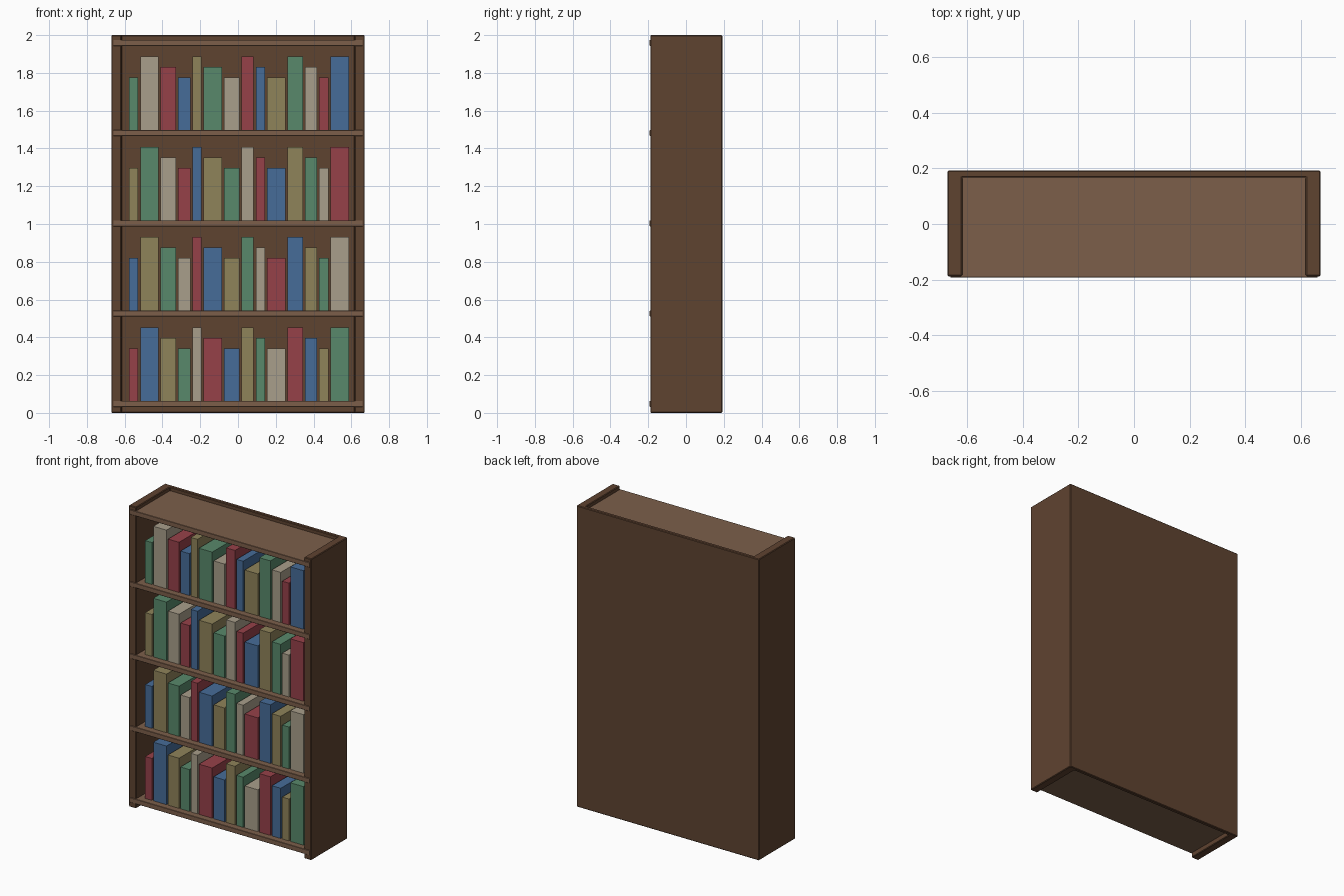
import bpy, bmesh

if "Cube" in bpy.data.objects:
    bpy.data.objects.remove(bpy.data.objects["Cube"])


def material(name, hexcode):
    rgb = [int(hexcode[i:i + 2], 16) / 255 for i in (0, 2, 4)]
    m = bpy.data.materials.new(name)
    m.diffuse_color = [((c + 0.055) / 1.055) ** 2.4 for c in rgb] + [1]
    m.use_nodes = True
    m.node_tree.nodes["Principled BSDF"].inputs["Base Color"].default_value = m.diffuse_color
    return m


def finish(name, bm, mat, bevel=0):
    bmesh.ops.recalc_face_normals(bm, faces=bm.faces)
    mesh = bpy.data.meshes.new(name)
    bm.to_mesh(mesh)
    bm.free()
    obj = bpy.data.objects.new(name, mesh)
    bpy.context.collection.objects.link(obj)
    mesh.materials.append(mat)
    if bevel:
        mod = obj.modifiers.new("soft_edges", 'BEVEL')
        mod.width = bevel
        mod.segments = 1


def box(name, lo, hi, mat, bevel=0):
    bm = bmesh.new()
    bmesh.ops.create_cube(bm, size=1)
    for v in bm.verts:
        v.co = [lo[k] if v.co[k] < 0 else hi[k] for k in range(3)]
    finish(name, bm, mat, bevel)


dark_wood = material("dark_wood", "5F4330")
light_wood = material("light_wood", "7C5F4A")
covers = [material(n, c) for n, c in (
    ("red_cover", "964149"), ("blue_cover", "466C98"), ("olive_cover", "8F835A"),
    ("green_cover", "58896B"), ("cream_cover", "A99F8B"))]

# Case: sides and back as one U-shaped profile extruded upward
W, IN, FRONT, BACK, BACK_IN = 0.67, 0.617, -0.188, 0.192, 0.167
profile = [(-W, FRONT), (-IN, FRONT), (-IN, BACK_IN), (IN, BACK_IN),
           (IN, FRONT), (W, FRONT), (W, BACK), (-W, BACK)]
bm = bmesh.new()
face = bm.faces.new([bm.verts.new((x, y, 0)) for x, y in profile])
top = bmesh.ops.extrude_face_region(bm, geom=[face])["geom"]
for v in top:
    if isinstance(v, bmesh.types.BMVert):
        v.co.z = 2
finish("case", bm, dark_wood, 0.004)

# Shelves: front edges lap just over the side panels
shelf_tops = [0.064 + 0.4778 * i for i in range(5)]
for i, z in enumerate(shelf_tops):
    box(f"shelf_{i + 1}", (-0.66, -0.192, z - 0.032), (0.66, 0.17, z), light_wood, 0.002)

# Books: repeating cycles of width, height and cover colour
widths = (0.0486, 0.0972, 0.081, 0.0648)
heights = (0.278, 0.389, 0.333)
for row, z in enumerate(shelf_tops[:4]):
    x = -0.577
    for i in range(14):
        w = widths[i % 4]
        box(f"book_{row + 1}_{i + 1}", (x, -0.15, z), (x + w, 0.12, z + heights[i % 3]),
            covers[(i + row) % 5])
        x += w + 0.011
